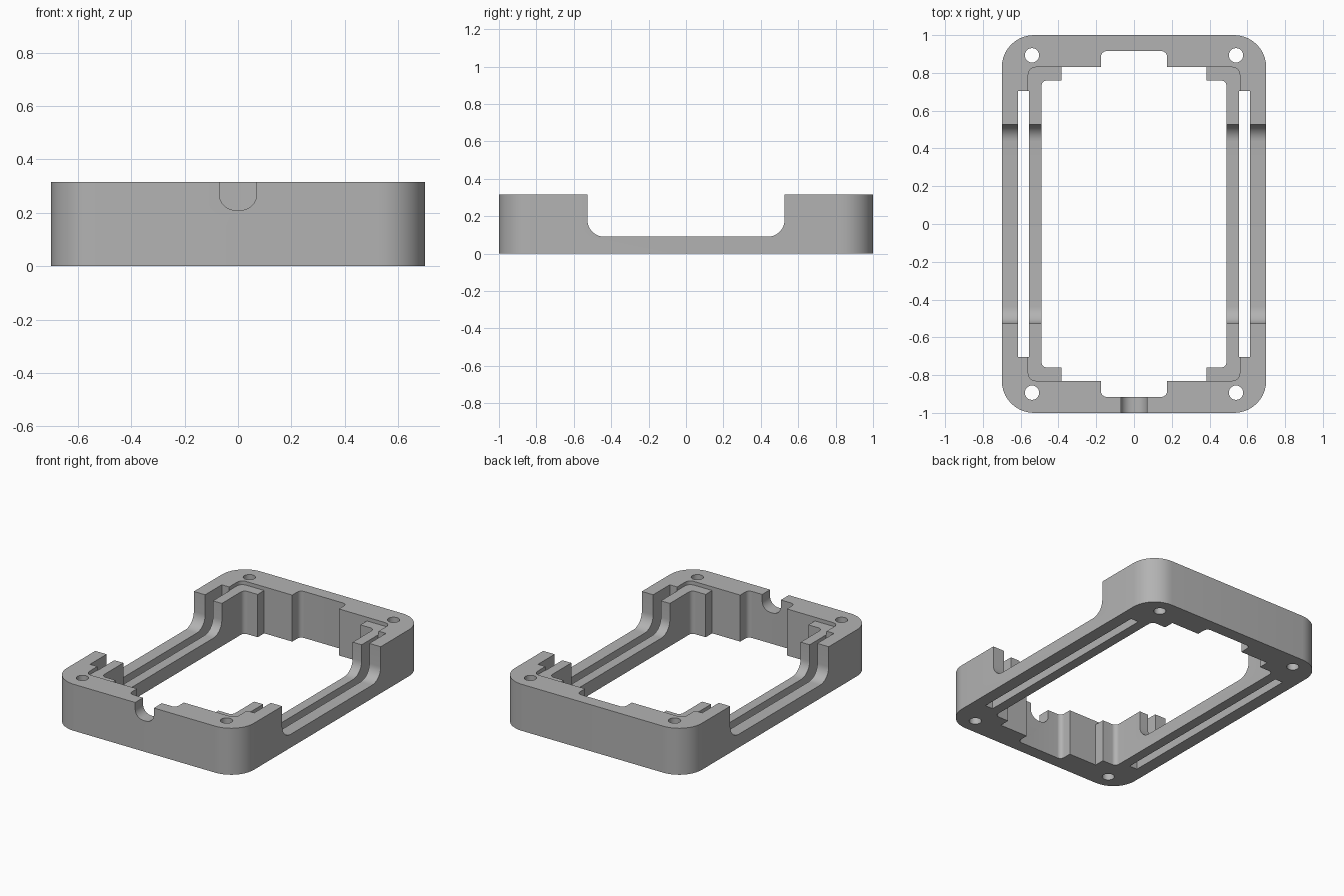
import bpy, bmesh, math
from mathutils import Vector, Matrix

if "Cube" in bpy.data.objects:
    bpy.data.objects.remove(bpy.data.objects["Cube"])

HEIGHT = 0.315
UP = Matrix.Identity(4)
ALONG_Y = Matrix.Rotation(math.pi / 2, 4, 'X')                 # profile in x, z
ALONG_X = Matrix(((0, 0, 1, 0), (1, 0, 0, 0), (0, 1, 0, 0), (0, 0, 0, 1)))  # profile in y, z


def fillet(corners, steps=10):
    """Round each (x, y, radius) corner of a closed profile."""
    out = []
    for i, (x, y, r) in enumerate(corners):
        p = Vector((x, y))
        if not r:
            out.append(p)
            continue
        a = (Vector(corners[i - 1][:2]) - p).normalized()
        b = (Vector(corners[(i + 1) % len(corners)][:2]) - p).normalized()
        centre = p + (a + b) * r
        for k in range(steps + 1):
            t = k / steps * math.pi / 2
            out.append(centre - b * r * math.cos(t) - a * r * math.sin(t))
    return out


def prism(name, profile, lo, hi, turn=UP):
    bm = bmesh.new()
    face = bm.faces.new([bm.verts.new((p[0], p[1], lo)) for p in profile])
    top = bmesh.ops.extrude_face_region(bm, geom=[face])["geom"]
    verts = [v for v in top if isinstance(v, bmesh.types.BMVert)]
    bmesh.ops.translate(bm, verts=verts, vec=(0, 0, hi - lo))
    bmesh.ops.recalc_face_normals(bm, faces=bm.faces)
    bm.transform(turn)
    mesh = bpy.data.meshes.new(name)
    bm.to_mesh(mesh)
    bm.free()
    obj = bpy.data.objects.new(name, mesh)
    bpy.context.scene.collection.objects.link(obj)
    return obj


def box(x0, x1, y0, y1, r=0):
    return fillet([(x0, y0, r), (x1, y0, r), (x1, y1, r), (x0, y1, r)])


# Outer body
frame = prism("frame", box(-0.7, 0.7, -1, 1, 0.17), 0, HEIGHT)

# Stepped central opening, mirrored from one quarter
quarter = [(0.49, 0.76, 0.03), (0.385, 0.76, 0), (0.385, 0.83, 0),
           (0.175, 0.83, 0), (0.175, 0.915, 0.03)]
half = quarter + [(-x, y, r) for x, y, r in reversed(quarter)]
opening = half + [(x, -y, r) for x, y, r in reversed(half)]
cutters = [prism("opening_cutter", fillet(opening), -0.1, 0.5)]

# Shallow step that lowers the corner lips
cutters.append(prism("lip_step_cutter", box(-0.56, 0.56, -0.83, 0.83, 0.04), 0.29, 0.5))

# Long slots, and screw holes in the corners
for side in (-1, 1):
    xs = sorted((side * 0.557, side * 0.615))
    cutters.append(prism("slot_cutter", box(*xs, -0.705, 0.705), -0.1, 0.5))
    for end in (-1, 1):
        ring = [(side * 0.54 + 0.038 * math.cos(k * math.pi / 16),
                 end * 0.893 + 0.038 * math.sin(k * math.pi / 16)) for k in range(32)]
        cutters.append(prism("screw_hole_cutter", ring, -0.1, 0.5))

# Wide dip across both sides
dip = fillet([(-0.527, 0.09, 0.09), (0.527, 0.09, 0.09), (0.527, 0.5, 0), (-0.527, 0.5, 0)])
cutters.append(prism("side_dip_cutter", dip, -0.9, 0.9, ALONG_X))

# Cable notch in the front wall
notch = fillet([(-0.07, 0.21, 0.06), (0.07, 0.21, 0.06), (0.07, 0.5, 0), (-0.07, 0.5, 0)])
cutters.append(prism("cable_notch_cutter", notch, 0.85, 1.1, ALONG_Y))

bpy.ops.object.select_all(action='DESELECT')
bpy.context.view_layer.objects.active = frame
frame.select_set(True)
for cutter in cutters:
    cutter.hide_render = True
    mod = frame.modifiers.new("cut", 'BOOLEAN')
    mod.operation, mod.solver, mod.object = 'DIFFERENCE', 'EXACT', cutter
    bpy.ops.object.modifier_apply(modifier=mod.name)
    bpy.data.objects.remove(cutter)

# Single grey finish
grey = bpy.data.materials.new("plain grey")
grey.use_nodes = True
colour = (0.45, 0.45, 0.45, 1)
grey.diffuse_color = colour
grey.node_tree.nodes["Principled BSDF"].inputs["Base Color"].default_value = colour
frame.data.materials.clear()
frame.data.materials.append(grey)
bpy.ops.object.shade_smooth_by_angle(angle=math.radians(30))
